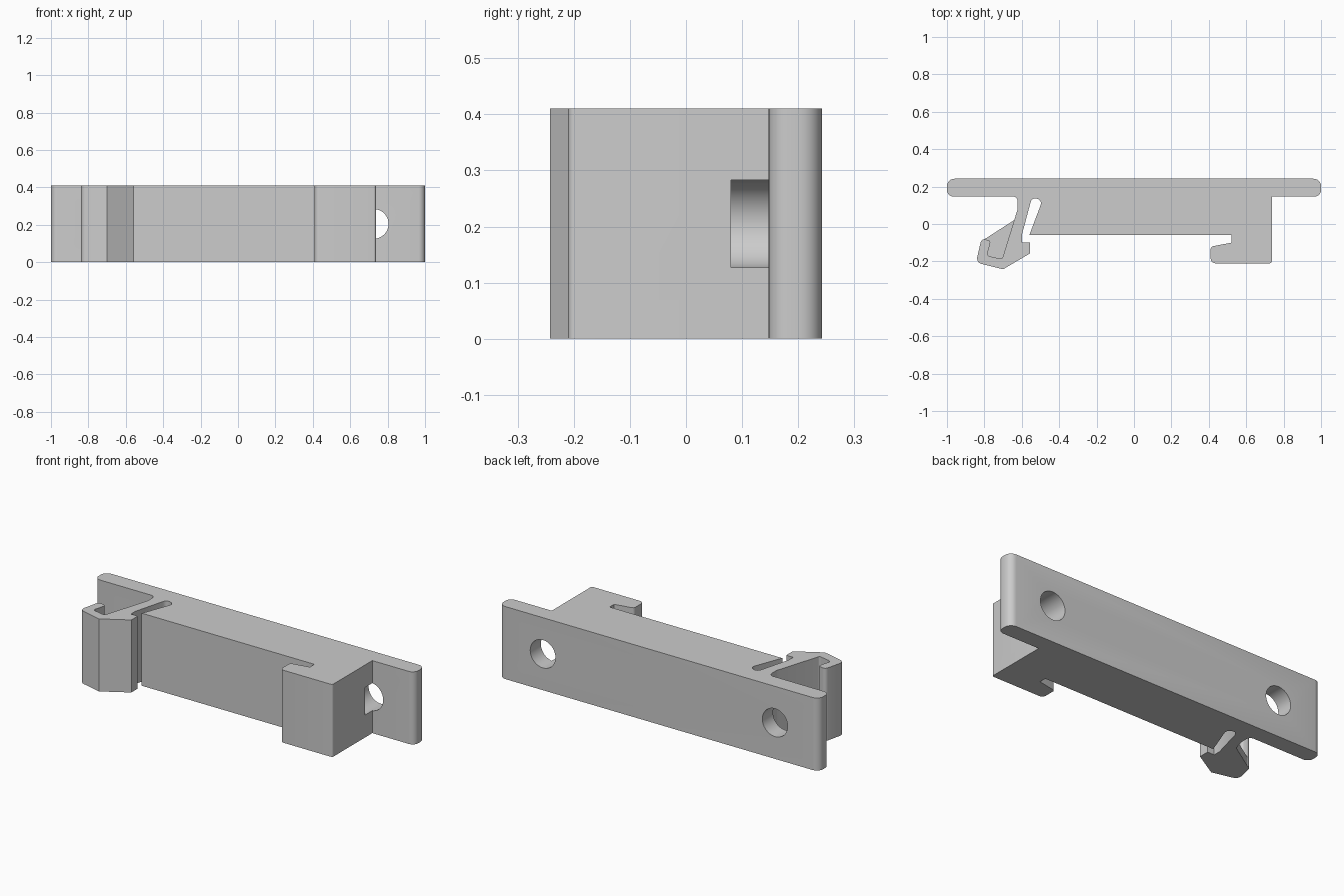
import bpy
import bmesh
from math import pi, sin, tan
from mathutils import Vector

HEIGHT = 0.41

if "Cube" in bpy.data.objects:
    bpy.data.objects.remove(bpy.data.objects["Cube"])

grey = bpy.data.materials.new("plain grey")
grey.use_nodes = True
colour = (0.604, 0.604, 0.604, 1)
grey.diffuse_color = colour
grey.node_tree.nodes["Principled BSDF"].inputs["Base Color"].default_value = colour


def rounded(corners, steps=6):
    """Turn (x, y, radius) corners into an outline with arcs."""
    outline = []
    for i, (x, y, r) in enumerate(corners):
        p = Vector((x, y))
        if not r:
            outline.append(p)
            continue
        a = (Vector(corners[i - 1][:2]) - p).normalized()
        b = (Vector(corners[(i + 1) % len(corners)][:2]) - p).normalized()
        half = a.angle(b) / 2
        centre = p + (a + b).normalized() * r / sin(half)
        u = (p + a * r / tan(half) - centre).normalized()
        v = (p + b * r / tan(half) - centre).normalized()
        for k in range(steps + 1):
            outline.append(centre + r * u.slerp(v, k / steps))
    return outline


def extrude(name, corners, height):
    """Raise an outline from the ground to the given height."""
    bm = bmesh.new()
    face = bm.faces.new([bm.verts.new((p.x, p.y, 0)) for p in rounded(corners)])
    top = bmesh.ops.extrude_face_region(bm, geom=[face])["geom"]
    verts = [e for e in top if isinstance(e, bmesh.types.BMVert)]
    bmesh.ops.translate(bm, verts=verts, vec=(0, 0, height))
    bmesh.ops.recalc_face_normals(bm, faces=bm.faces)
    mesh = bpy.data.meshes.new(name)
    bm.to_mesh(mesh)
    bm.free()
    mesh.materials.append(grey)
    obj = bpy.data.objects.new(name, mesh)
    bpy.context.collection.objects.link(obj)
    return obj


def activate(obj):
    bpy.ops.object.select_all(action="DESELECT")
    obj.select_set(True)
    bpy.context.view_layer.objects.active = obj


# One continuous profile, clockwise from the back plate
back_plate = [(-1, 0.147, 0.035), (-1, 0.242, 0.04), (1, 0.242, 0.04), (1, 0.147, 0.035)]
fixed_hook = [
    (0.737, 0.147, 0), (0.737, -0.21, 0.012), (0.41, -0.21, 0.025),
    (0.41, -0.121, 0.015), (0.52, -0.1, 0), (0.52, -0.06, 0),
]
flex_slot = [(-0.56, -0.06, 0), (-0.49, 0.125, 0.025), (-0.545, 0.145, 0.025), (-0.6, -0.06, 0)]
latch = [
    (-0.6, -0.1, 0), (-0.557, -0.1, 0), (-0.557, -0.158, 0), (-0.7, -0.242, 0),
    (-0.845, -0.206, 0.03), (-0.815, -0.077, 0.02), (-0.765, -0.09, 0.015),
    (-0.787, -0.17, 0.015), (-0.705, -0.187, 0.01), (-0.622, 0.08, 0.05),
    (-0.622, 0.147, 0.025),
]
body = extrude("rail_clip_body", back_plate + fixed_hook + flex_slot + latch, HEIGHT)

# Screw holes, running from the back into the side of the hook block
for x in (-0.726, 0.726):
    bpy.ops.mesh.primitive_cylinder_add(
        vertices=48, radius=0.079, depth=0.3, location=(x, 0.23, HEIGHT / 2),
        rotation=(pi / 2, 0, 0))
    cutter = bpy.context.object
    cutter.name = "hole_cutter"
    cutter.hide_render = True
    cutter.data.materials.append(grey)
    cut = body.modifiers.new("screw_hole", "BOOLEAN")
    cut.operation = "DIFFERENCE"
    cut.solver = "EXACT"
    cut.object = cutter
    activate(body)
    bpy.ops.object.modifier_apply(modifier=cut.name)
    bpy.data.objects.remove(cutter)

# Thin web closing the bottom of the latch pocket
web = extrude("latch_web", [
    (-0.805, -0.085, 0), (-0.64, 0.021, 0), (-0.7, -0.19, 0), (-0.79, -0.175, 0)], 0.05)

for obj in (body, web):
    activate(obj)
    bpy.ops.object.shade_smooth_by_angle(angle=pi / 6)
